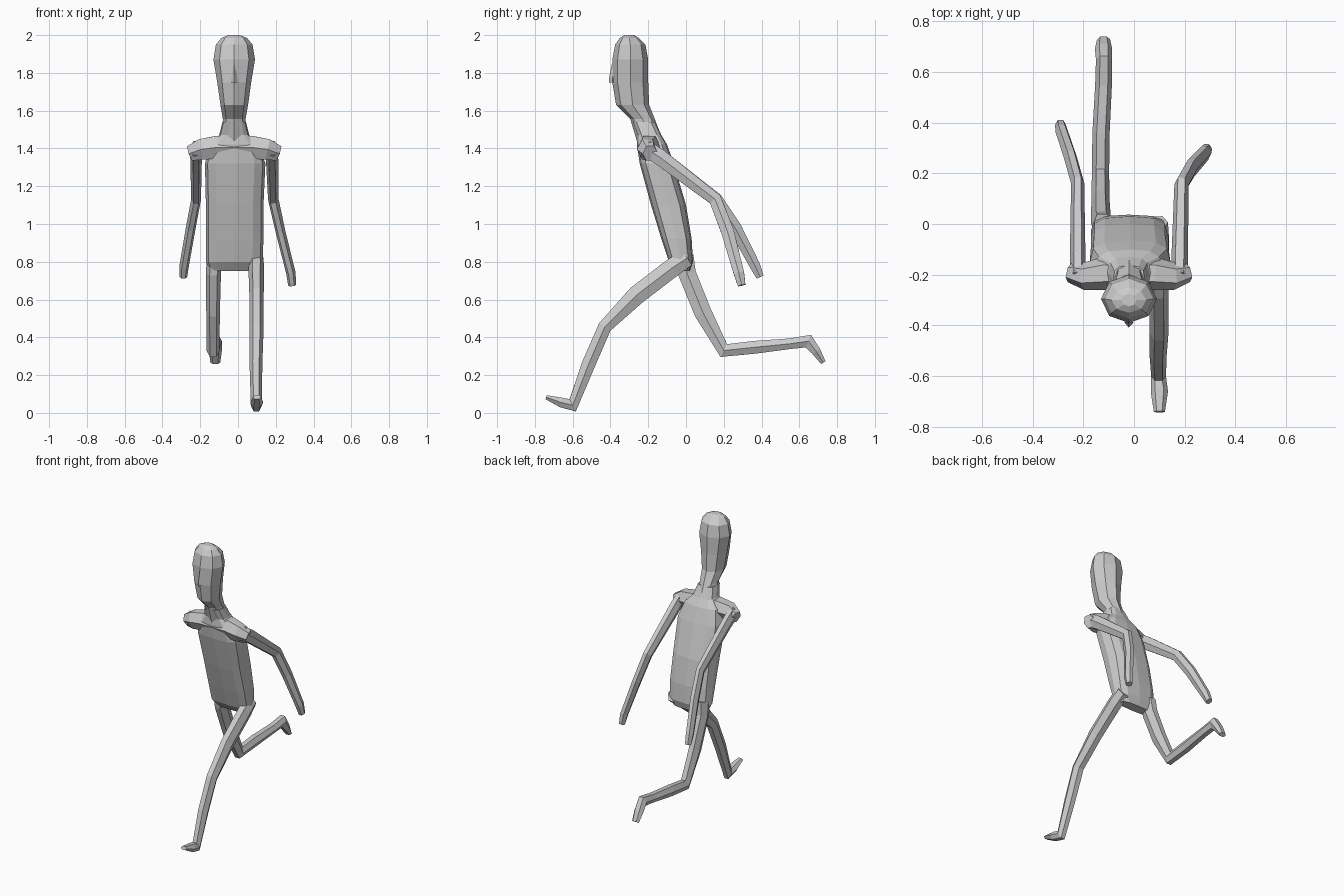
import bpy, bmesh
from math import sin, cos, pi, copysign
from mathutils import Vector


def skin(name, rings):
    """Flat-faced closed skin through a list of vertex rings."""
    bm = bmesh.new()
    rows = [[bm.verts.new(p) for p in r] for r in rings]
    n = len(rows[0])
    for a, b in zip(rows, rows[1:]):
        for i in range(n):
            j = (i + 1) % n
            bm.faces.new((a[i], a[j], b[j], b[i]))
    bm.faces.new(rows[0][::-1])
    bm.faces.new(rows[-1])
    bmesh.ops.recalc_face_normals(bm, faces=bm.faces)
    me = bpy.data.meshes.new(name)
    bm.to_mesh(me)
    bm.free()
    ob = bpy.data.objects.new(name, me)
    bpy.context.collection.objects.link(ob)
    return ob


def stack(name, levels, sides, power=1.0):
    """Horizontal rings: (z, x0, x1, y_front, y_back)."""
    def soft(v):
        return copysign(abs(v) ** power, v) if abs(v) > 1e-6 else 0.0
    rings = []
    for z, x0, x1, y0, y1 in levels:
        cx, cy, rx, ry = (x0 + x1) / 2, (y0 + y1) / 2, (x1 - x0) / 2, (y1 - y0) / 2
        rings.append([(cx + rx * soft(cos(2 * pi * i / sides)),
                       cy + ry * soft(sin(2 * pi * i / sides)), z) for i in range(sides)])
    return skin(name, rings)


def limb(name, path, ref=(1, 0, 0), sides=6):
    """Mitred tube: (x, y, z, half width along ref, half thickness)."""
    pts = [Vector(p[:3]) for p in path]
    rings = []
    for k, (c, p) in enumerate(zip(pts, path)):
        t = Vector()
        if k > 0:
            t += (c - pts[k - 1]).normalized()
        if k < len(pts) - 1:
            t += (pts[k + 1] - c).normalized()
        t.normalize()
        u = Vector(ref)
        u = (u - t * u.dot(t)).normalized()
        v = t.cross(u)
        rings.append([c + u * p[3] * cos(2 * pi * i / sides)
                      + v * p[4] / sin(pi / 3) * sin(2 * pi * i / sides)
                      for i in range(sides)])
    return skin(name, rings)


CX = -0.02  # body centre line

# Head and neck
head = [(1.44, -.26, -.12, .07), (1.555, -.295, -.165, .06), (1.63, -.37, -.195, .073),
        (1.75, -.39, -.20, .09), (1.87, -.39, -.20, .11), (1.95, -.375, -.215, .097),
        (1.985, -.35, -.25, .068), (2.0, -.325, -.275, .03)]
stack("head", [(z, CX - r, CX + r, a, b) for z, a, b, r in head], 8)

# Nose
stack("nose", [(1.75, CX - .018, CX + .018, -.408, -.37),
               (1.77, CX - .016, CX + .016, -.408, -.37),
               (1.85, CX - .006, CX + .006, -.392, -.37)], 4)

# Torso
stack("torso", [(.75, -.15, .10, -.05, .02), (.80, -.17, .13, -.09, .037),
                (.92, -.17, .135, -.13, .03), (1.10, -.17, .135, -.185, 0),
                (1.32, -.175, .145, -.245, -.065), (1.42, -.15, .11, -.26, -.10),
                (1.47, -.10, .06, -.258, -.13), (1.54, -.082, .042, -.285, -.163)],
      12, 0.65)

# Shoulders
yoke = [(-.232, -.19, 1.375, .04, .04), (-.175, -.205, 1.395, .055, .055),
        (-.10, -.195, 1.405, .065, .06)]
yoke += [(-x, *rest) for x, *rest in reversed(yoke)]
limb("shoulders", [(x + CX, *rest) for x, *rest in yoke], ref=(0, 1, 0))

# Arms
limb("right_arm", [(-.222, -.215, 1.40, .03, .045), (-.222, -.14, 1.355, .031, .042),
                   (-.222, .16, 1.13, .026, .034), (-.25, .26, .98, .026, .034),
                   (-.285, .365, .78, .025, .028), (-.29, .392, .72, .021, .02)])
limb("left_arm", [(.18, -.215, 1.40, .03, .045), (.18, -.14, 1.355, .033, .042),
                  (.187, .155, 1.13, .028, .034), (.225, .22, .96, .026, .034),
                  (.28, .28, .74, .025, .028), (.287, .295, .675, .021, .02)])

# Forward leg with foot
limb("left_leg", [(.092, .005, .82, .042, .045), (.097, -.07, .77, .042, .05),
                  (.098, -.26, .625, .038, .05), (.099, -.43, .455, .037, .036),
                  (.095, -.515, .26, .034, .036), (.097, -.60, .04, .029, .036),
                  (.10, -.66, .055, .034, .026), (.10, -.74, .083, .022, .011)])

# Trailing leg with foot
limb("right_leg", [(-.125, -.01, .83, .04, .05), (-.13, .005, .74, .04, .047),
                   (-.132, .09, .53, .036, .046), (-.132, .20, .33, .034, .038),
                   (-.13, .36, .347, .034, .034), (-.12, .55, .366, .033, .028),
                   (-.118, .648, .38, .032, .036), (-.12, .69, .325, .034, .024),
                   (-.12, .727, .266, .026, .014)])
